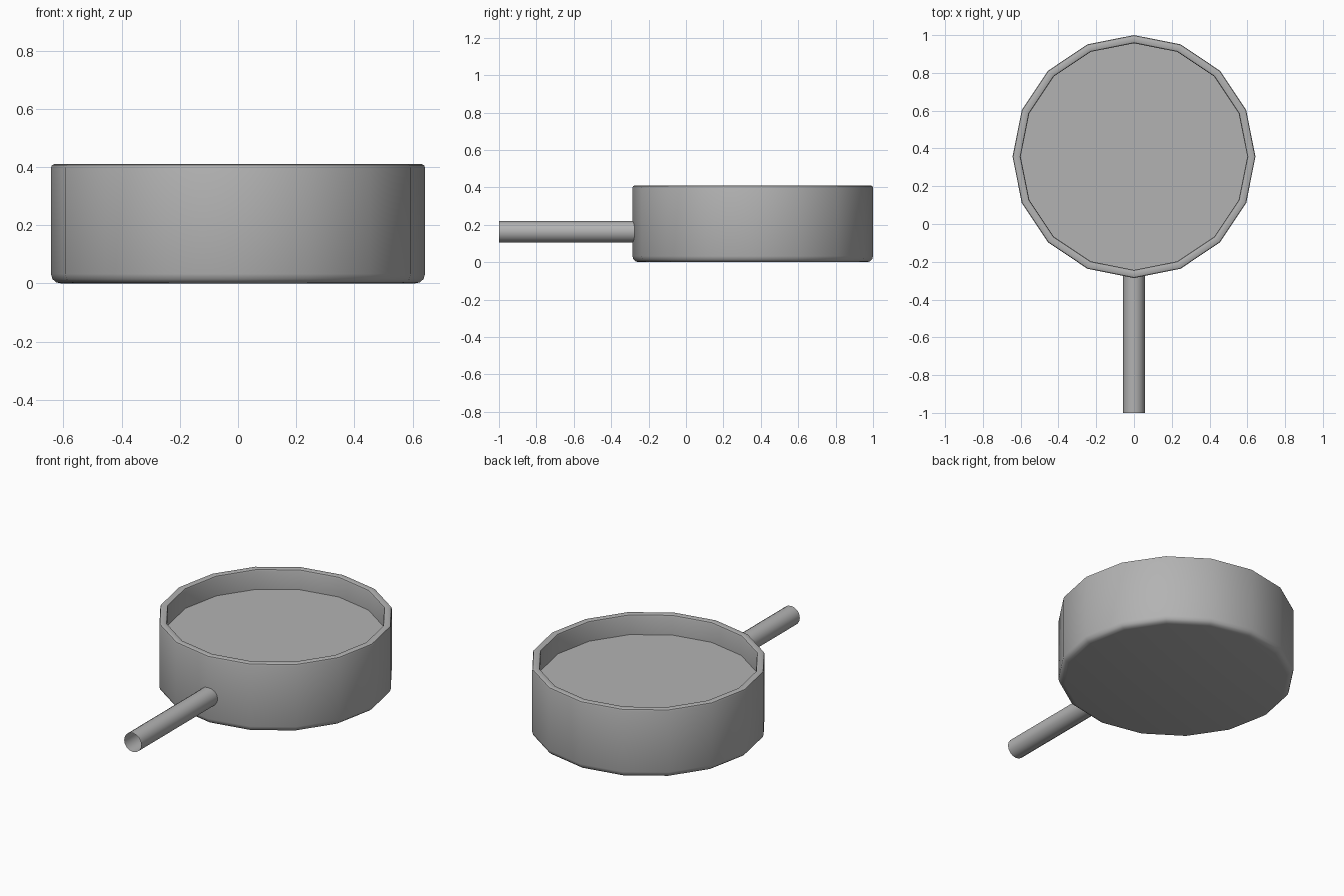
import bpy, bmesh
from math import cos, sin, tau, radians

if "Cube" in bpy.data.objects:
    bpy.data.objects.remove(bpy.data.objects["Cube"])

SIDES = 16

# Dark grey metal shared by all parts
metal = bpy.data.materials.new("dark_grey_metal")
metal.diffuse_color = (0.45, 0.45, 0.45, 1)
metal.use_nodes = True
metal.node_tree.nodes["Principled BSDF"].inputs["Base Color"].default_value = metal.diffuse_color


def finish(name, bm, angle):
    bmesh.ops.recalc_face_normals(bm, faces=bm.faces)
    mesh = bpy.data.meshes.new(name)
    bm.to_mesh(mesh)
    bm.free()
    mesh.materials.append(metal)
    obj = bpy.data.objects.new(name, mesh)
    bpy.context.collection.objects.link(obj)
    bpy.ops.object.select_all(action='DESELECT')
    obj.select_set(True)
    bpy.context.view_layer.objects.active = obj
    bpy.ops.object.shade_smooth_by_angle(angle=radians(angle))
    return obj


def loft(bm, rings):
    # Join consecutive rings of points with quads
    loops = [[bm.verts.new(p) for p in ring] for ring in rings]
    for a, b in zip(loops, loops[1:]):
        for i in range(len(a)):
            j = (i + 1) % len(a)
            bm.faces.new((a[i], a[j], b[j], b[i]))
    return loops


# Pan body: (radius, height) profile from underside, over the rim, to the floor
profile = [(0.607, 0), (0.625, 0.004), (0.638, 0.015), (0.643, 0.033),
           (0.643, 0.398), (0.64, 0.407), (0.632, 0.41),
           (0.612, 0.41), (0.603, 0.407), (0.60, 0.398), (0.60, 0.29)]
bm = bmesh.new()
loops = loft(bm, [[(r * cos(tau * i / SIDES), 0.357 + r * sin(tau * i / SIDES), z)
                   for i in range(SIDES)] for r, z in profile])
bm.faces.new(loops[0])
bm.faces.new(loops[-1])
finish("pan_body", bm, 50)

# Handle: open tube running into the pan wall
bm = bmesh.new()
loft(bm, [[(0.057 * cos(tau * i / SIDES), y, 0.163 + 0.057 * sin(tau * i / SIDES))
           for i in range(SIDES)] for y in (-1.0, -0.26)])
finish("handle", bm, 40)
